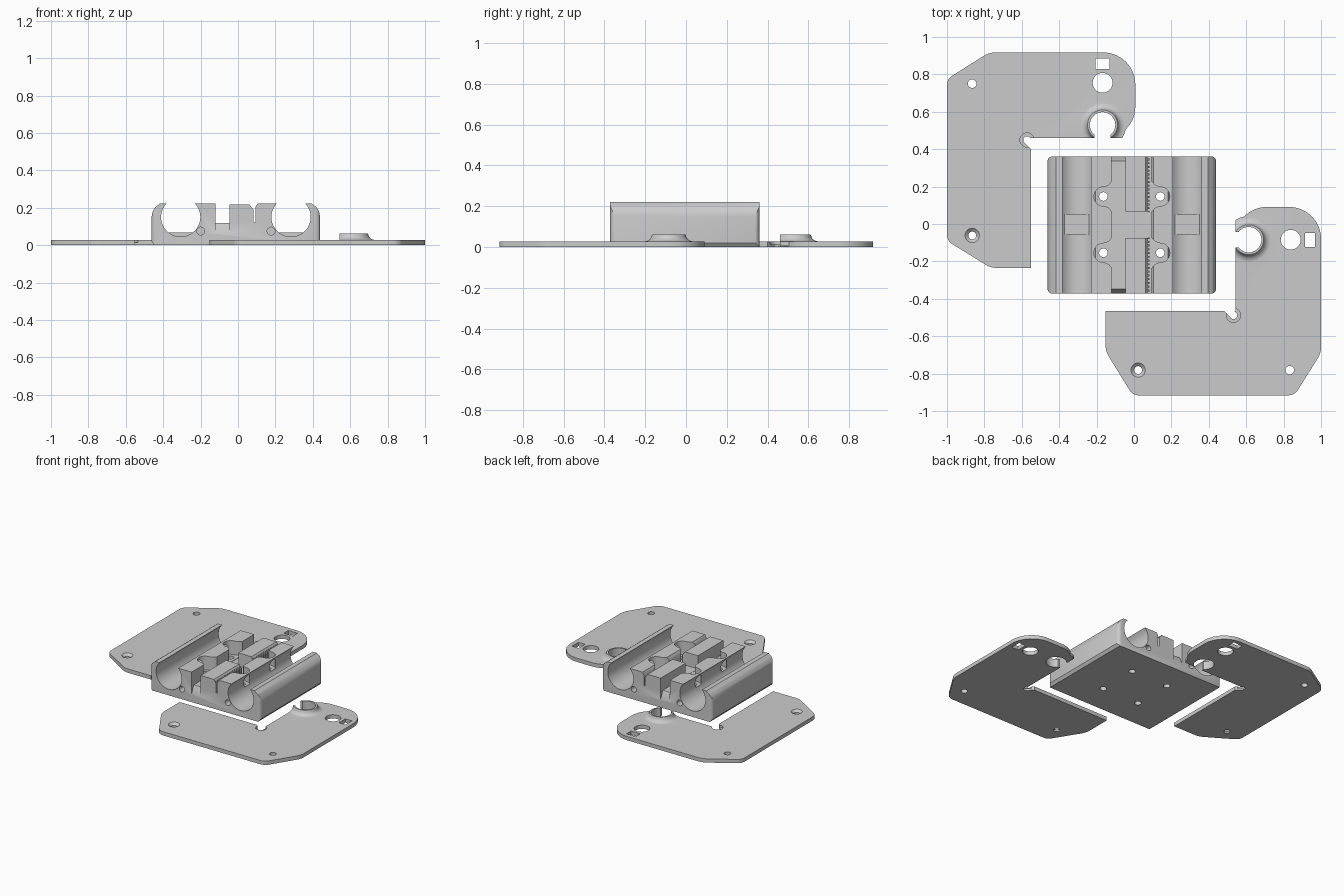
import bpy, bmesh, math
from mathutils import Vector, Matrix

if "Cube" in bpy.data.objects:
    bpy.data.objects.remove(bpy.data.objects["Cube"])

grey = bpy.data.materials.new("light_grey")
grey.diffuse_color = (0.6, 0.6, 0.6, 1)
grey.use_nodes = True
grey.node_tree.nodes["Principled BSDF"].inputs["Base Color"].default_value = grey.diffuse_color


def finish(bm, name):
    bmesh.ops.recalc_face_normals(bm, faces=bm.faces)
    me = bpy.data.meshes.new(name)
    bm.to_mesh(me)
    bm.free()
    me.materials.append(grey)
    ob = bpy.data.objects.new(name, me)
    bpy.context.collection.objects.link(ob)
    return ob


def prism(pts, a, b, axis="z", name="cutter"):
    """Extrude a 2D outline from a to b along z (xy outline) or y (xz outline)."""
    bm = bmesh.new()
    put = (lambda p, t: (p[0], p[1], t)) if axis == "z" else (lambda p, t: (p[0], t, p[1]))
    lo = [bm.verts.new(put(p, a)) for p in pts]
    hi = [bm.verts.new(put(p, b)) for p in pts]
    bm.faces.new(lo)
    bm.faces.new(hi)
    for i in range(len(pts)):
        j = (i + 1) % len(pts)
        bm.faces.new((lo[i], lo[j], hi[j], hi[i]))
    return finish(bm, name)


def lathe(profile, cx, cy, n=48, name="cutter"):
    """Solid of revolution about a vertical line, profile of (radius, z)."""
    bm = bmesh.new()
    rings = [[bm.verts.new((cx + r * math.cos(2 * math.pi * i / n),
                            cy + r * math.sin(2 * math.pi * i / n), z)) for i in range(n)]
             for r, z in profile]
    bm.faces.new(rings[0])
    bm.faces.new(rings[-1])
    for p, q in zip(rings, rings[1:]):
        for i in range(n):
            j = (i + 1) % n
            bm.faces.new((p[i], p[j], q[j], q[i]))
    return finish(bm, name)


def arc(cx, cy, r, a0, a1, n):
    return [(cx + r * math.cos(math.radians(a0 + (a1 - a0) * i / n)),
             cy + r * math.sin(math.radians(a0 + (a1 - a0) * i / n))) for i in range(n + 1)]


def circle(cx, cy, r, n=32):
    return arc(cx, cy, r, 0, 360, n)[:-1]


def rect(x0, x1, y0, y1):
    return [(x0, y0), (x1, y0), (x1, y1), (x0, y1)]


def rounded(corners, n=10):
    """Outline from (x, y, radius) corners."""
    out = []
    for i, (x, y, r) in enumerate(corners):
        p = Vector((x, y))
        if r == 0:
            out.append((x, y))
            continue
        u = (Vector(corners[i - 1][:2]) - p).normalized()
        v = (Vector(corners[(i + 1) % len(corners)][:2]) - p).normalized()
        half = u.angle(v) / 2
        c = p + (u + v).normalized() * (r / math.sin(half))
        s, e = p + u * (r / math.tan(half)) - c, p + v * (r / math.tan(half)) - c
        for k in range(n + 1):
            d = s.lerp(e, k / n).normalized() * r
            out.append((c.x + d.x, c.y + d.y))
    return out


def boolean(ob, tool, op="DIFFERENCE"):
    m = ob.modifiers.new("cut", "BOOLEAN")
    m.operation, m.object, m.solver = op, tool, "EXACT"
    dg = bpy.context.evaluated_depsgraph_get()
    me = bpy.data.meshes.new_from_object(ob.evaluated_get(dg))
    ob.modifiers.clear()
    ob.data = me
    bpy.data.objects.remove(tool)


# ---- carriage block ----
X0, HW, Y0, Y1 = -0.0115, 0.451, -0.372, 0.361
L, R = X0 - HW, X0 + HW
left = [(L + 0.015, 0), (L, 0.02), (L, 0.15), (L + 0.006, 0.18), (L + 0.02, 0.203), (L + 0.045, 0.222)]
right = [(2 * X0 - x, z) for x, z in reversed(left)]
middle = [(-0.12, 0.222), (-0.12, 0.118), (-0.045, 0.118), (-0.045, 0.217),
          (0.062, 0.217), (0.084, 0.187), (0.104, 0.222)]
block = prism(left + middle + right, Y0, Y1, "y", "carriage_block")

# rounded vertical corners
boolean(block, prism(rounded([(L - .001, Y0 - .001, .03), (R + .001, Y0 - .001, .03),
                              (R + .001, Y1 + .001, .03), (L - .001, Y1 + .001, .03)], 6), -0.1, 0.4),
        "INTERSECT")

for s in (-1, 1):
    cx = X0 + s * 0.295
    # bearing channel, with a flat pad in the middle
    boolean(block, prism(circle(cx, 0.15, 0.105, 64), -0.5, 0.5, "y"))
    boolean(block, prism(rect(cx - 0.071, cx + 0.071, 0.03, 0.068), -0.055, 0.05, "y"), "UNION")
    # blind screw holes in both ends
    hx = X0 + s * 0.188
    for a, b in ((Y0 - 0.05, Y0 + 0.12), (Y1 - 0.12, Y1 + 0.05)):
        boolean(block, prism(circle(hx, 0.075, 0.021, 24), a, b, "y"))
    # mounting bolts: flared recess and through hole
    bx = X0 + s * 0.152
    for by in (0.147, -0.154):
        shape = arc(0, 0, 0.051, 90, 270, 16) + [
            (0.012, -0.053), (0.03, -0.062), (0.045, -0.08), (0.058, -0.088),
            (0.058, 0.088), (0.045, 0.08), (0.03, 0.062), (0.012, 0.053)]
        boolean(block, prism([(bx - s * x, by + y) for x, y in shape], 0.121, 0.4))
        boolean(block, prism(circle(bx, by, 0.023, 24), -0.1, 0.3))

# gap between the two belt clamps
boolean(block, prism(rounded([(-0.07, -0.075, 0), (0.0875, -0.075, 0.02),
                              (0.0875, 0.068, 0.02), (-0.07, 0.068, 0)], 5), 0.1195, 0.4))

# toothed belt slot
teeth, pitch = [], 0.02
y = -0.4
while y < 0.4:
    teeth += [(0.082, y), (0.082, y + pitch * 0.45), (0.071, y + pitch * 0.55), (0.071, y + pitch * 0.95)]
    y += pitch
boolean(block, prism(teeth + [(0.0925, y), (0.0925, -0.4)], 0.123, 0.4))

# sloped ends of the middle trough
for ye, s in ((Y0, 1), (Y1, -1)):
    bm = bmesh.new()
    tri = [(ye - s * 0.02, 0.016), (ye + s * 0.025, 0.1185), (ye + s * 0.025, 0.125), (ye - s * 0.02, 0.125)]
    ends = [[bm.verts.new((x, ty, tz)) for ty, tz in tri] for x in (-0.1195, -0.0455)]
    for e in ends:
        bm.faces.new(e)
    for i in range(4):
        j = (i + 1) % 4
        bm.faces.new((ends[0][i], ends[0][j], ends[1][j], ends[1][i]))
    boolean(block, finish(bm, "cutter"))


# ---- L-shaped cover plate ----
T = 0.028


def make_plate(name):
    plate = prism(rounded([(-1, 0.775, .06), (-0.775, 0.917, .12), (0.007, 0.917, .17),
                           (0.007, 0.46, .165), (-0.55, 0.46, 0), (-0.55, -0.235, 0),
                           (-0.765, -0.235, .12), (-1, -0.09, .06)]), 0, T, "z", name)
    # flared collar around the open ring
    cx, cy = -0.168, 0.53
    flare = [(0.084 + 0.042 * (1 - math.sin(math.radians(a))), T - 0.001 + 0.03 * (1 - math.cos(math.radians(a))))
             for a in range(0, 91, 15)]
    collar = lathe([(0.126, 0.005)] + flare + [(0.08, 0.062)], cx, cy, name="collar")
    boolean(collar, prism(rect(-0.5, 0.2, 0.4605, 0.8), -0.1, 0.2), "INTERSECT")
    boolean(plate, collar, "UNION")
    boolean(plate, prism(circle(cx, cy, 0.068, 48), -0.1, 0.2))
    boolean(plate, prism(rect(cx - 0.042, cx + 0.042, 0.4, 0.5), -0.1, 0.2))
    # round and square openings, corner screw hole
    boolean(plate, prism(circle(cx, 0.755, 0.053), -0.1, 0.2))
    boolean(plate, prism(rect(-0.206, -0.131, 0.83, 0.884), -0.1, 0.2))
    boolean(plate, prism(circle(-0.865, 0.75, 0.023, 24), -0.1, 0.2))
    # countersunk hole
    boolean(plate, lathe([(0.021, -0.1), (0.021, 0.012), (0.039, T + 0.0005), (0.039, 0.1)], -0.865, -0.061, 24))
    # notch in the inner corner: stepped hole with a diagonal slot
    nx, ny = -0.572, 0.449
    boolean(plate, prism(circle(nx, ny, 0.038, 24), 0.013, 0.2))
    boolean(plate, prism(circle(nx, ny, 0.02, 24), -0.1, 0.2))
    k = 0.0135
    boolean(plate, prism([(nx + k, ny + k), (nx - k, ny - k), (nx - k + .07, ny - k - .07),
                          (nx + k + .07, ny + k - .07)], -0.1, 0.2))
    return plate


plate_left = make_plate("cover_plate_left")
plate_right = make_plate("cover_plate_right")
plate_right.data.transform(Matrix(((0, 1, 0, 0.083), (1, 0, 0, 0.084), (0, 0, 1, 0), (0, 0, 0, 1))))
plate_right.data.flip_normals()

# smooth rounded parts, keep hard edges
bpy.ops.object.select_all(action="DESELECT")
for ob in (block, plate_left, plate_right):
    ob.select_set(True)
    bpy.context.view_layer.objects.active = ob
bpy.ops.object.shade_smooth_by_angle(angle=math.radians(30))
